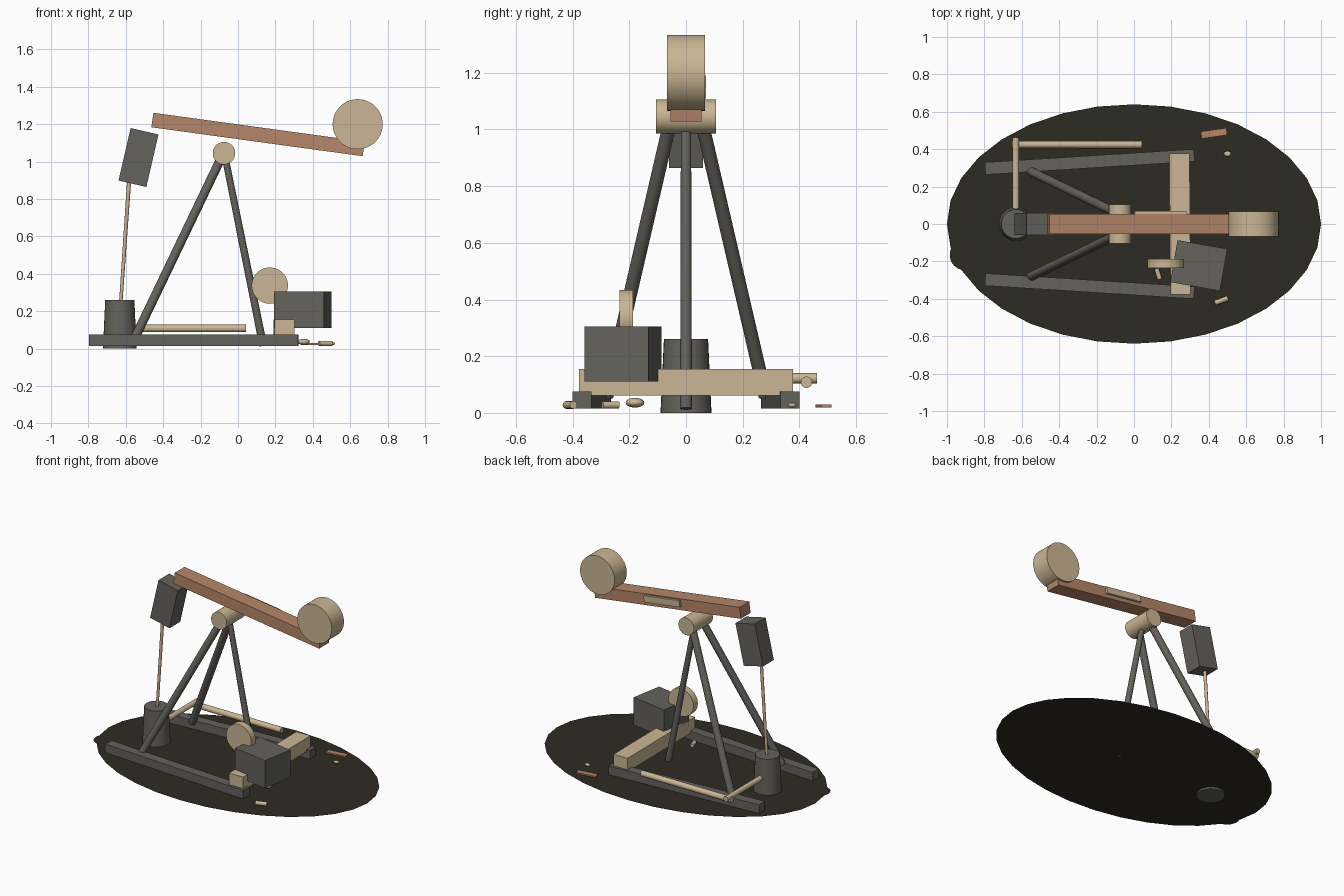
import bpy
import bmesh
from math import radians
from mathutils import Vector, Matrix

cube = bpy.data.objects.get("Cube")
if cube:
    bpy.data.objects.remove(cube, do_unlink=True)


def material(name, rgb):
    mat = bpy.data.materials.new(name)
    mat.use_nodes = True
    mat.diffuse_color = (*rgb, 1)
    mat.node_tree.nodes["Principled BSDF"].inputs["Base Color"].default_value = (*rgb, 1)
    return mat


TAN = material("pale tan", (0.60, 0.47, 0.30))
BROWN = material("rusty brown", (0.46, 0.24, 0.14))
GREY = material("dark grey", (0.127, 0.122, 0.107))
SOIL = material("oily soil", (0.027, 0.025, 0.016))


def add(name, bm, mat, smooth=False):
    mesh = bpy.data.meshes.new(name)
    bm.to_mesh(mesh)
    bm.free()
    mesh.materials.append(mat)
    obj = bpy.data.objects.new(name, mesh)
    bpy.context.collection.objects.link(obj)
    if smooth:
        bpy.ops.object.select_all(action='DESELECT')
        obj.select_set(True)
        bpy.context.view_layer.objects.active = obj
        bpy.ops.object.shade_smooth_by_angle(angle=radians(40))
    return obj


def box(name, centre, size, mat, tilt=0, turn=0):
    """Box tilted about y and turned about z, in degrees."""
    bm = bmesh.new()
    m = (Matrix.Translation(centre) @ Matrix.Rotation(radians(turn), 4, 'Z')
         @ Matrix.Rotation(radians(tilt), 4, 'Y') @ Matrix.Diagonal((*size, 1)))
    bmesh.ops.create_cube(bm, size=1, matrix=m)
    return add(name, bm, mat)


def rod(name, start, end, r1, mat, r2=None, sides=32):
    """Round bar between two points."""
    a, b = Vector(start), Vector(end)
    m = Matrix.Translation((a + b) / 2) @ (b - a).to_track_quat('Z', 'Y').to_matrix().to_4x4()
    bm = bmesh.new()
    bmesh.ops.create_cone(bm, cap_ends=True, segments=sides, radius1=r1,
                          radius2=r1 if r2 is None else r2,
                          depth=(b - a).length, matrix=m)
    return add(name, bm, mat, True)


def wheel(name, x, z, y1, y2, r, mat):
    return rod(name, (x, y1, z), (x, y2, z), r, mat, sides=48)


def pebble(name, centre, radii, mat):
    bm = bmesh.new()
    bmesh.ops.create_uvsphere(bm, u_segments=16, v_segments=10, radius=1,
                              matrix=Matrix.Translation(centre) @ Matrix.Diagonal((*radii, 1)))
    return add(name, bm, mat, True)


def patch(name, centre, rx, ry):
    bm = bmesh.new()
    bmesh.ops.create_circle(bm, cap_ends=True, segments=32, radius=1,
                            matrix=Matrix.Translation(centre) @ Matrix.Diagonal((rx, ry, 1, 1)))
    return add(name, bm, SOIL)


# Ground
patch("ground", (0, 0, 0.013), 1, 0.64)
patch("ground_stain", (-0.91, -0.165, 0.012), 0.075, 0.08)

# Base frame and tripod
for side, label in ((1, "left"), (-1, "right")):
    box(label + "_skid", (-0.237, side * 0.332, 0.045), (1.12, 0.066, 0.06), GREY,
        turn=side * 3.6)
    rod(label + "_leg", (-0.55, side * 0.28, 0.06), (-0.085, side * 0.055, 1.03), 0.024, GREY)
rod("rear_leg", (0.135, 0, 0.015), (-0.07, 0, 1.03), 0.021, GREY, 0.018)
box("cross_beam", (0.246, 0, 0.108), (0.108, 0.755, 0.095), TAN, turn=0.5)

# Walking beam with its head and counterweight
wheel("pivot_hub", -0.075, 1.045, -0.105, 0.105, 0.06, TAN)
box("walking_beam", (0.107, 0, 1.145), (1.14, 0.108, 0.078), BROWN, tilt=7.8)
box("beam_side_plate", (0.14, 0.061, 1.15), (0.28, 0.018, 0.045), TAN, tilt=7.8)
wheel("counterweight", 0.64, 1.2, -0.067, 0.067, 0.134, TAN)
box("beam_head", (-0.532, 0, 1.022), (0.153, 0.12, 0.288), GREY, tilt=13)

# Well head and pump rod
rod("well_head", (-0.632, 0, 0), (-0.632, 0, 0.26), 0.09, GREY, 0.078)
rod("pump_rod", (-0.63, 0, 0.2), (-0.58, 0, 0.93), 0.009, TAN, 0.011, 16)

# Motor and drive wheel
box("motor", (0.346, -0.222, 0.208), (0.27, 0.228, 0.194), GREY, turn=-10)
wheel("drive_wheel", 0.17, 0.337, -0.235, -0.187, 0.097, TAN)

# Outlet pipes
rod("short_pipe", (-0.632, 0.05, 0.122), (-0.632, 0.463, 0.122), 0.018, TAN)
rod("long_pipe", (-0.655, 0.425, 0.108), (0.043, 0.425, 0.108), 0.02, TAN)

# Scattered scrap
box("scrap_plank", (0.428, 0.485, 0.024), (0.138, 0.038, 0.01), BROWN, turn=8)
pebble("small_stone", (0.5, 0.375, 0.027), (0.02, 0.015, 0.009), TAN)
pebble("large_stone", (0.352, -0.18, 0.036), (0.032, 0.033, 0.017), TAN)
rod("front_bolt", (0.433, -0.422, 0.028), (0.502, -0.397, 0.028), 0.014, TAN, sides=12)
rod("inner_bolt", (0.12, -0.238, 0.028), (0.138, -0.295, 0.028), 0.013, TAN, sides=12)
